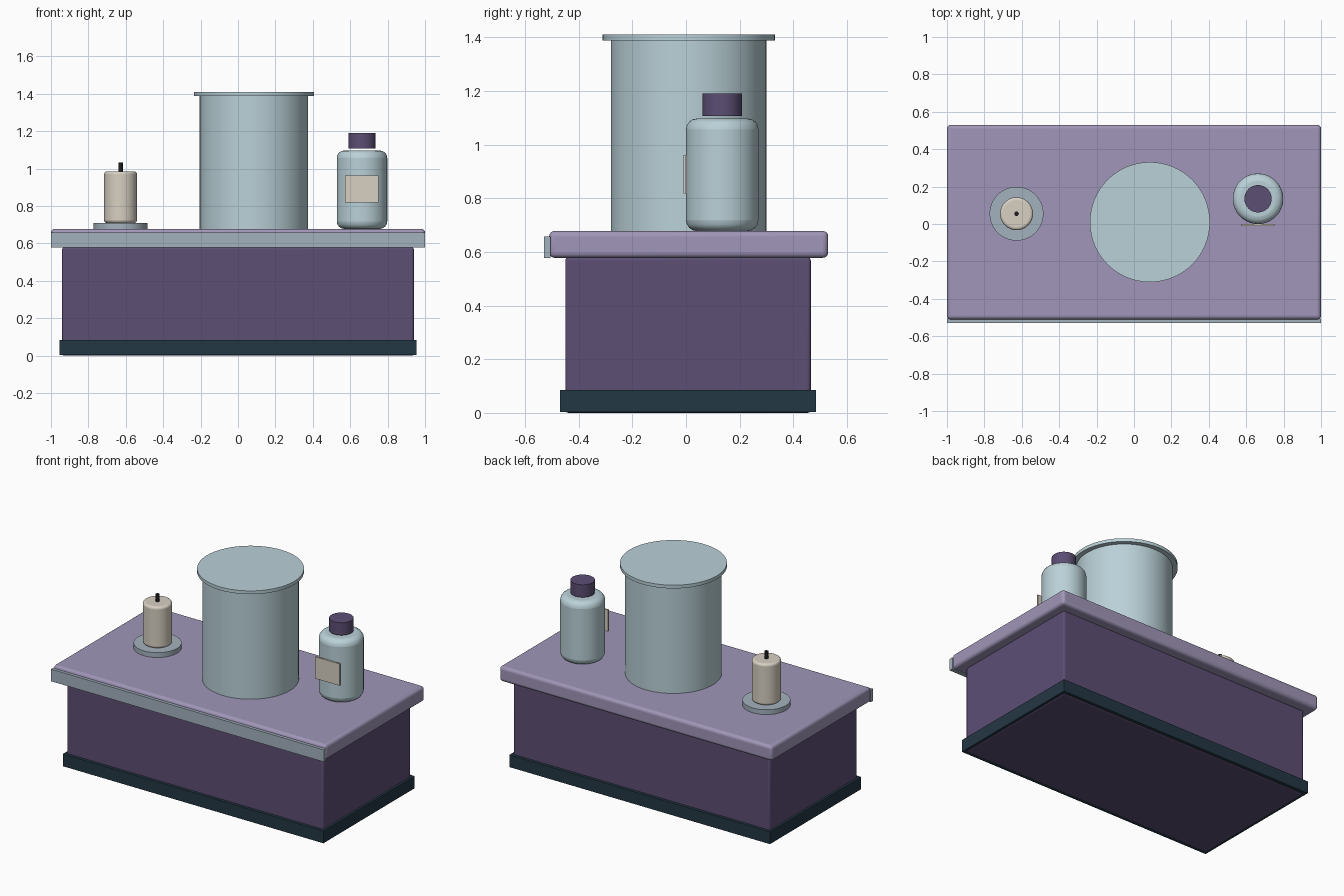
import bpy, math

if "Cube" in bpy.data.objects:
    bpy.data.objects.remove(bpy.data.objects["Cube"])


def material(name, rgb):
    """Flat material from 0-255 screen values, stored as linear."""
    m = bpy.data.materials.new(name)
    lin = [((c / 255 + 0.055) / 1.055) ** 2.4 for c in rgb]
    m.diffuse_color = (*lin, 1)
    m.use_nodes = True
    m.node_tree.nodes["Principled BSDF"].inputs["Base Color"].default_value = m.diffuse_color
    return m


LILAC = material("lilac", (160, 150, 184))
PLUM = material("plum", (92, 78, 116))
NAVY = material("dark_teal", (36, 55, 68))
GLASS = material("pale_blue", (186, 209, 216))
STEEL = material("blue_grey", (164, 178, 190))
CREAM = material("cream", (216, 208, 194))
BLACK = material("black", (28, 28, 34))


def finish(ob, name, mat, bevel, segments=4):
    ob.name = name
    ob.data.materials.append(mat)
    if bevel:
        mod = ob.modifiers.new("soft_edges", "BEVEL")
        mod.width = bevel
        mod.segments = segments
        mod.limit_method = "ANGLE"
        mod.angle_limit = math.radians(40)
    bpy.ops.object.shade_smooth_by_angle(angle=math.radians(35))
    return ob


def box(name, mat, x, y, z, bevel=0):
    """Box from (min, max) pairs on each axis."""
    bpy.ops.mesh.primitive_cube_add(size=1, location=[(a + b) / 2 for a, b in (x, y, z)])
    ob = bpy.context.object
    ob.scale = [b - a for a, b in (x, y, z)]
    bpy.ops.object.transform_apply(location=False, rotation=False, scale=True)
    return finish(ob, name, mat, bevel)


def cylinder(name, mat, centre, radius, z, bevel=0, sides=64):
    bpy.ops.mesh.primitive_cylinder_add(
        vertices=sides, radius=radius, depth=z[1] - z[0],
        location=(*centre, (z[0] + z[1]) / 2))
    return finish(bpy.context.object, name, mat, bevel)


# Cabinet: base, body, worktop and front trim
box("plinth", NAVY, (-0.955, 0.955), (-0.47, 0.485), (0.004, 0.085))
box("cabinet_body", PLUM, (-0.94, 0.94), (-0.45, 0.465), (0, 0.58), 0.012)
box("worktop", LILAC, (-1, 1), (-0.51, 0.53), (0.578, 0.678), 0.02)
box("front_trim", STEEL, (-1, 1), (-0.53, -0.505), (0.578, 0.658))

# Large jar with lid
cylinder("jar", GLASS, (0.085, 0.01), 0.29, (0.67, 1.39))
cylinder("jar_lid", GLASS, (0.085, 0.01), 0.321, (1.388, 1.41))

# Bottle with cap and front label
cylinder("bottle", GLASS, (0.663, 0.135), 0.135, (0.678, 1.097), 0.04)
cylinder("bottle_cap", PLUM, (0.663, 0.135), 0.073, (1.107, 1.19))
box("bottle_label", CREAM, (0.572, 0.752), (-0.01, 0.0), (0.818, 0.962))

# Candle on its dish
cylinder("candle_dish", STEEL, (-0.628, 0.055), 0.144, (0.678, 0.71))
cylinder("candle", CREAM, (-0.628, 0.055), 0.088, (0.71, 0.985), 0.015)
cylinder("wick", BLACK, (-0.628, 0.055), 0.012, (0.98, 1.032), sides=16)
